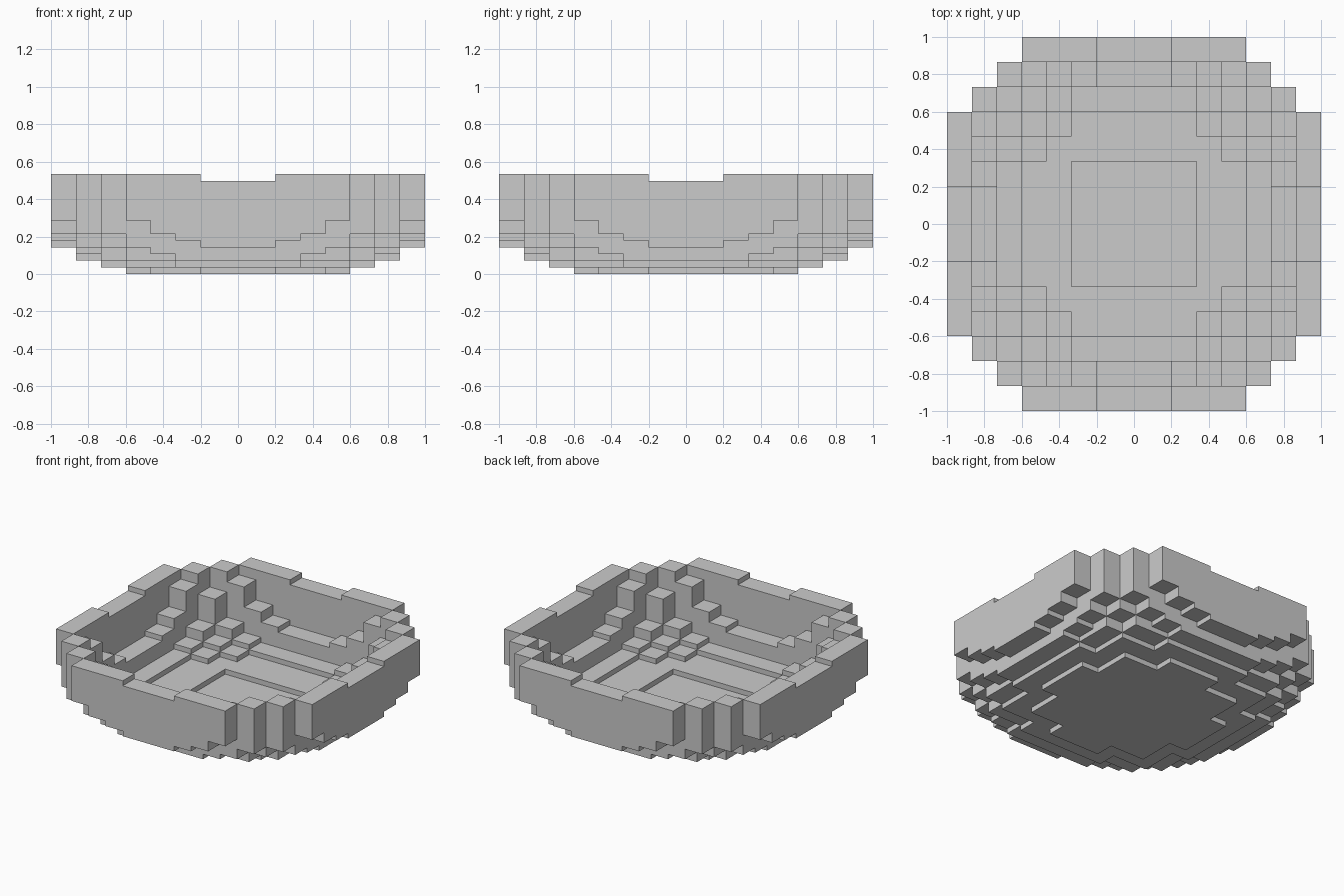
import bpy, bmesh, math
from mathutils import Vector

if "Cube" in bpy.data.objects:
    bpy.data.objects.remove(bpy.data.objects["Cube"])

N = 7                      # cells run from -7 to 7 in x and y
CELL = 2 / 15              # cell width
STEP = CELL * 4 / 15       # layer height
LAYERS = 15

# Squircle distance limits: (limit, underside layer) and (limit, top layer)
OUTER = [(35, 0), (68, 1), (98, 2), (110, 3), (132, 4), (138, 5), (150, 6), (166, 8)]
INNER = [(13, 1), (42, 2), (63, 3), (75, 4), (90, 6), (96, 7), (106, 9),
         (114, 11), (123, 13), (132, 14), (166, 15)]


def lookup(steps, s):
    return next((layer for limit, layer in steps if s <= limit), None)


# Stepped bowl: each column is filled between its outer and inner surface
filled = set()
for i in range(-N, N + 1):
    for j in range(-N, N + 1):
        s = abs(i) ** 2.5 + abs(j) ** 2.5
        low, high = lookup(OUTER, s), lookup(INNER, s)
        if low is not None:
            filled.update((i, j, k) for k in range(low, high))

bm = bmesh.new()


def add_face(cell, axis, sign):
    """Add one exposed side of a cell."""
    a, b = (axis + 1) % 3, (axis + 2) % 3
    ring = [(-1, -1), (1, -1), (1, 1), (-1, 1)]
    if sign < 0:
        ring.reverse()
    verts = []
    for da, db in ring:
        p = Vector((cell[0], cell[1], cell[2] + 0.5))
        p[axis] += sign / 2
        p[a] += da / 2
        p[b] += db / 2
        verts.append(bm.verts.new((p.x * CELL, p.y * CELL, p.z * STEP)))
    bm.faces.new(verts)


for cell in sorted(filled):
    for axis in range(3):
        for sign in (-1, 1):
            near = list(cell)
            near[axis] += sign
            if tuple(near) not in filled:
                add_face(cell, axis, sign)

# Weld the shell and merge coplanar faces
bmesh.ops.remove_doubles(bm, verts=bm.verts[:], dist=0.0005)
bmesh.ops.dissolve_limit(bm, angle_limit=math.radians(1),
                         verts=bm.verts[:], edges=bm.edges[:])
mesh = bpy.data.meshes.new("stepped_bowl")
bm.to_mesh(mesh)
bm.free()
bowl = bpy.data.objects.new("stepped_bowl", mesh)
bpy.context.collection.objects.link(bowl)
